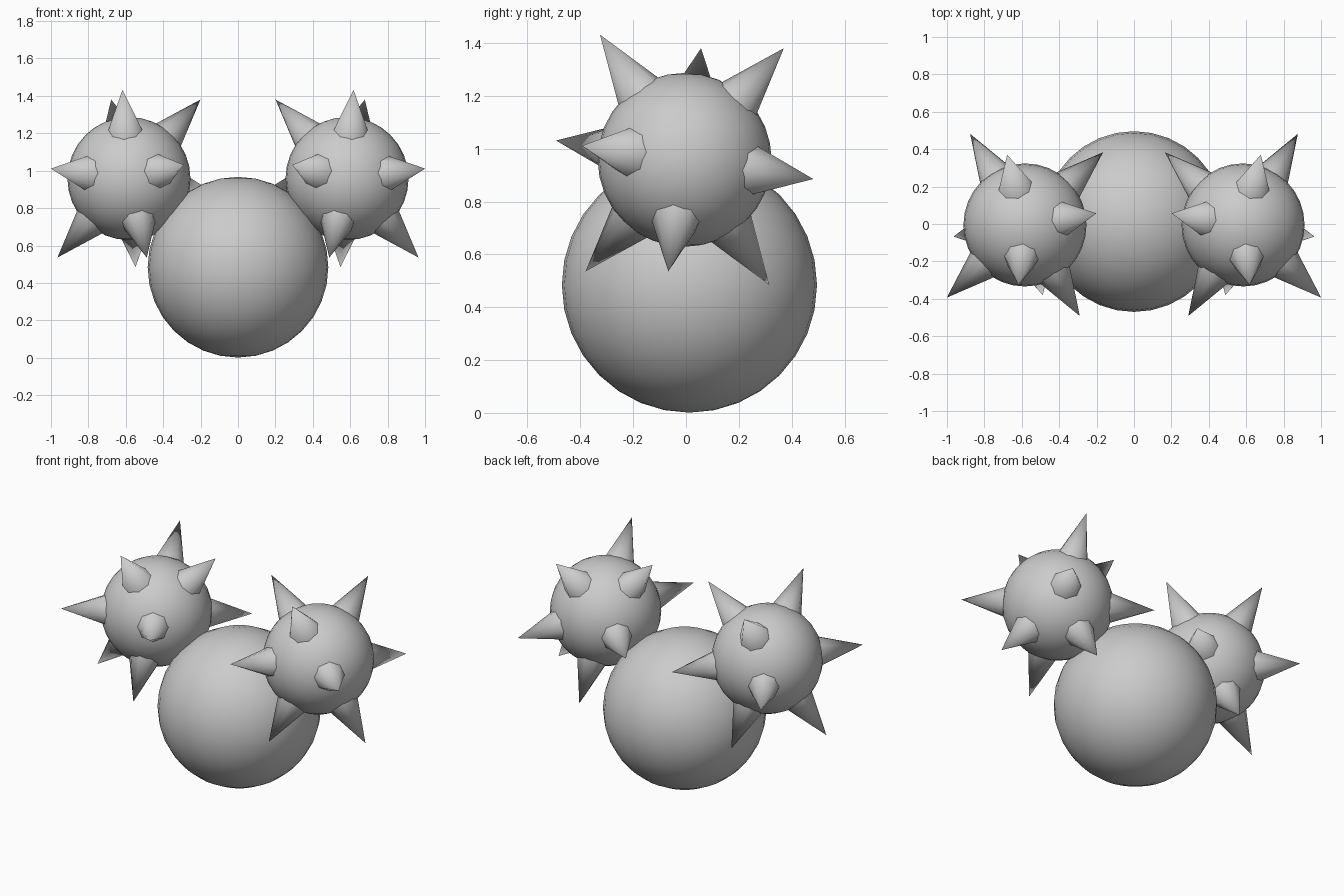
import bpy
from mathutils import Vector

if "Cube" in bpy.data.objects:
    bpy.data.objects.remove(bpy.data.objects["Cube"])


def smooth(obj, name):
    obj.name = name
    bpy.ops.object.shade_smooth_by_angle(angle=1.0)


def ball(name, loc, r):
    bpy.ops.mesh.primitive_uv_sphere_add(segments=32, ring_count=16, radius=r, location=loc)
    smooth(bpy.context.object, name)


# Spike: cone sunk into the ball, pointing straight outward
def spike(name, centre, direction, tip=0.573, base=0.25, r=0.114):
    d = direction.normalized()
    bpy.ops.mesh.primitive_cone_add(
        vertices=8, radius1=r, radius2=0, depth=tip - base,
        location=centre + d * (tip + base) / 2,
        rotation=d.to_track_quat('Z', 'Y').to_euler())
    smooth(bpy.context.object, name)


# Large central body
ball("body", (0, 0.013, 0.484), 0.483)

# Five spike axes; each carries a spike at both ends
axes = [(0.035, -0.32, 0.473), (0.095, 0.375, 0.422), (-0.382, 0.062, 0.422),
        (-0.293, -0.487, 0.073), (0.417, -0.388, 0.053)]

# Mirrored pair of spiked balls
for side, s in (("right", 1), ("left", -1)):
    c = Vector((s * 0.583, -0.005, 0.958))
    ball(side + "_ball", c, 0.329)
    for i, (x, y, z) in enumerate(axes):
        for end, e in (("upper", 1), ("lower", -1)):
            spike(f"{side}_{end}_spike_{i + 1}", c, Vector((s * x, y, z)) * e)
